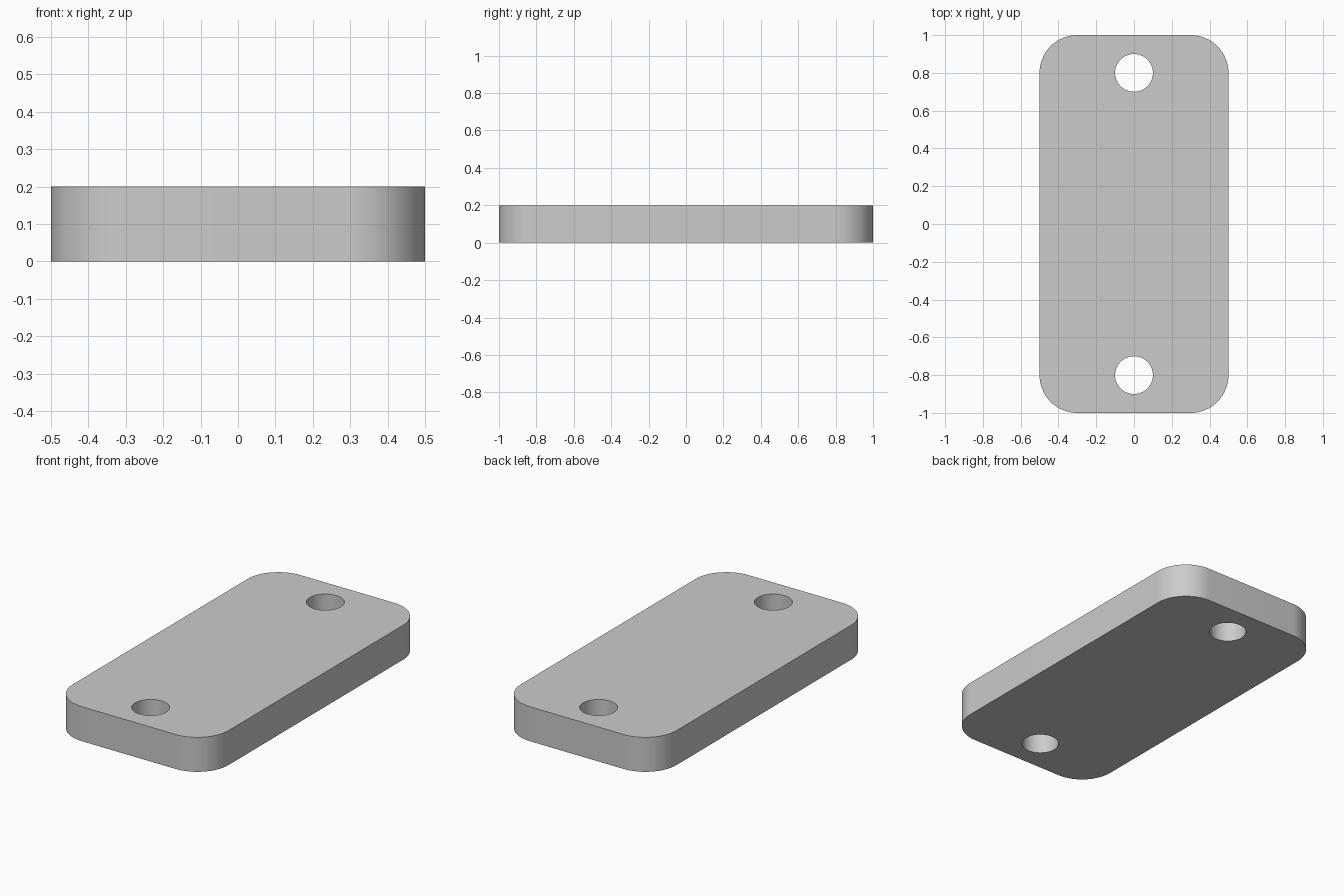
import bpy, bmesh
from math import sin, cos, pi, radians

if "Cube" in bpy.data.objects:
    bpy.data.objects.remove(bpy.data.objects["Cube"])

WIDTH, LENGTH, THICK = 1.0, 2.0, 0.2
CORNER_R, HOLE_R, HOLE_Y = 0.2, 0.1, 0.8
SEGS = 16


def prism(name, outline, z0, z1):
    """Extrude a closed xy outline from z0 to z1."""
    bm = bmesh.new()
    face = bm.faces.new([bm.verts.new((x, y, z0)) for x, y in outline])
    top = bmesh.ops.extrude_face_region(bm, geom=[face], use_keep_orig=True)
    verts = [g for g in top["geom"] if isinstance(g, bmesh.types.BMVert)]
    bmesh.ops.translate(bm, verts=verts, vec=(0, 0, z1 - z0))
    bmesh.ops.recalc_face_normals(bm, faces=bm.faces[:])
    mesh = bpy.data.meshes.new(name)
    bm.to_mesh(mesh)
    bm.free()
    obj = bpy.data.objects.new(name, mesh)
    bpy.context.collection.objects.link(obj)
    return obj


def arc(cx, cy, r, start, sweep, n):
    return [(cx + r * cos(start + sweep * i / n), cy + r * sin(start + sweep * i / n))
            for i in range(n + 1)]


# Plate with rounded corners
outline = []
for i, (sx, sy) in enumerate([(1, 1), (-1, 1), (-1, -1), (1, -1)]):
    outline += arc(sx * (WIDTH / 2 - CORNER_R), sy * (LENGTH / 2 - CORNER_R),
                   CORNER_R, i * pi / 2, pi / 2, SEGS)
plate = prism("mounting_plate", outline, 0, THICK)

# Screw holes at both ends
cutters = []
for side in (-1, 1):
    circle = arc(0, side * HOLE_Y, HOLE_R, 0, 2 * pi, SEGS * 4)[:-1]
    cutter = prism("hole_cutter", circle, -0.1, THICK + 0.1)
    cutter.hide_render = True
    cutters.append(cutter)
    mod = plate.modifiers.new("screw_hole", 'BOOLEAN')
    mod.operation, mod.solver, mod.object = 'DIFFERENCE', 'EXACT', cutter

# Apply the cuts, remove the cutters and smooth the curved walls
bpy.context.view_layer.objects.active = plate
plate.select_set(True)
for name in [m.name for m in plate.modifiers]:
    bpy.ops.object.modifier_apply(modifier=name)
for cutter in cutters:
    bpy.data.objects.remove(cutter)
bpy.ops.object.shade_smooth_by_angle(angle=radians(30))
